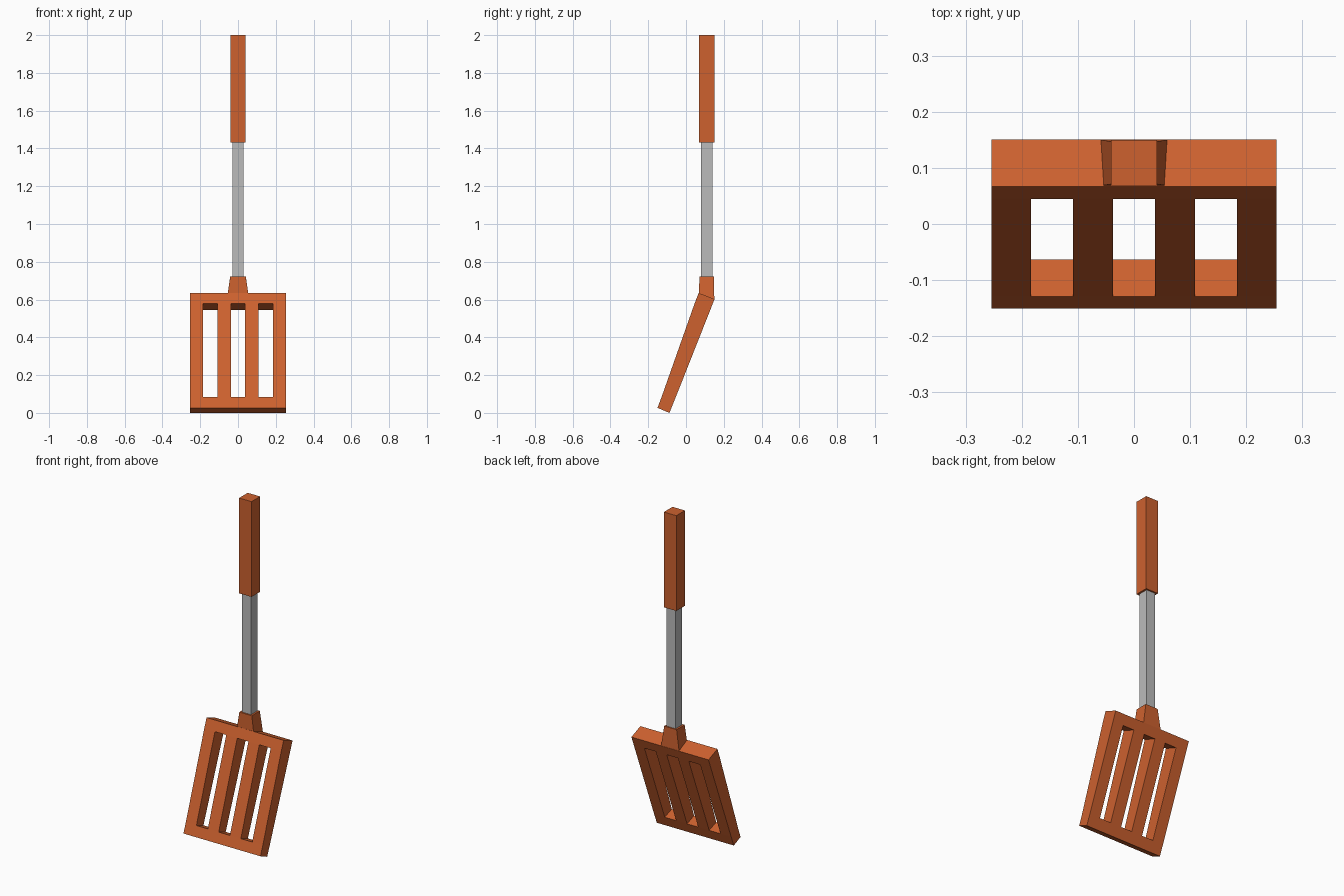
import bpy, bmesh

if "Cube" in bpy.data.objects:
    bpy.data.objects.remove(bpy.data.objects["Cube"])


def material(name, rgb):
    m = bpy.data.materials.new(name)
    m.diffuse_color = (*rgb, 1)
    m.use_nodes = True
    m.node_tree.nodes["Principled BSDF"].inputs["Base Color"].default_value = m.diffuse_color
    return m


ORANGE = material("burnt orange", (0.61, 0.12, 0.028))
GREY = material("metal grey", (0.50, 0.50, 0.50))


def finish(name, bm, mat):
    bmesh.ops.recalc_face_normals(bm, faces=bm.faces)
    mesh = bpy.data.meshes.new(name)
    bm.to_mesh(mesh)
    bm.free()
    mesh.materials.append(mat)
    obj = bpy.data.objects.new(name, mesh)
    bpy.context.collection.objects.link(obj)
    return obj


def loft(name, low, high, mat):
    """Four-sided block; low and high give (half width, y, z) for the front and back edges."""
    bm = bmesh.new()
    rings = []
    for (fw, fy, fz), (bw, by, bz) in (low, high):
        rings.append([bm.verts.new(p) for p in
                      ((-fw, fy, fz), (fw, fy, fz), (bw, by, bz), (-bw, by, bz))])
    a, b = rings
    bm.faces.new(a)
    bm.faces.new(b)
    for i in range(4):
        j = (i + 1) % 4
        bm.faces.new((a[i], a[j], b[j], b[i]))
    return finish(name, bm, mat)


def post(name, half, y0, y1, z0, z1, mat):
    return loft(name, ((half, y0, z0), (half, y1, z0)),
                ((half, y0, z1), (half, y1, z1)), mat)


# slotted blade: grid of cells, with the slot cells left open and walled
xs = [-0.254, -0.184, -0.109, -0.037, 0.037, 0.109, 0.184, 0.254]
front = [(-0.151, 0.027), (-0.129, 0.085), (0.045, 0.578), (0.067, 0.635)]
back = [(-0.088, 0.0), (-0.063, 0.061), (0.129, 0.546), (0.151, 0.602)]
bm = bmesh.new()
F, B = ([[bm.verts.new((x, y, z)) for y, z in side] for x in xs] for side in (front, back))


def solid(i, j):
    return 0 <= i < 7 and 0 <= j < 3 and not (j == 1 and i % 2 == 1)


for i in range(7):
    for j in range(3):
        if not solid(i, j):
            continue
        c = [(i, j), (i + 1, j), (i + 1, j + 1), (i, j + 1)]
        for side in (F, B):
            bm.faces.new([side[p][q] for p, q in c])
        for k, (di, dj) in enumerate(((0, -1), (1, 0), (0, 1), (-1, 0))):
            if not solid(i + di, j + dj):
                (p, q), (r, s) = c[k], c[(k + 1) % 4]
                bm.faces.new((F[p][q], F[r][s], B[r][s], B[p][q]))
finish("slotted_blade", bm, ORANGE)

# tapered neck joining blade and shaft
loft("neck", ((0.054, 0.069, 0.634), (0.059, 0.150, 0.602)),
     ((0.041, 0.071, 0.723), (0.041, 0.147, 0.723)), ORANGE)

# metal shaft and grip
post("shaft", 0.03, 0.080, 0.140, 0.70, 1.45, GREY)
post("handle", 0.041, 0.069, 0.150, 1.432, 2.0, ORANGE)
